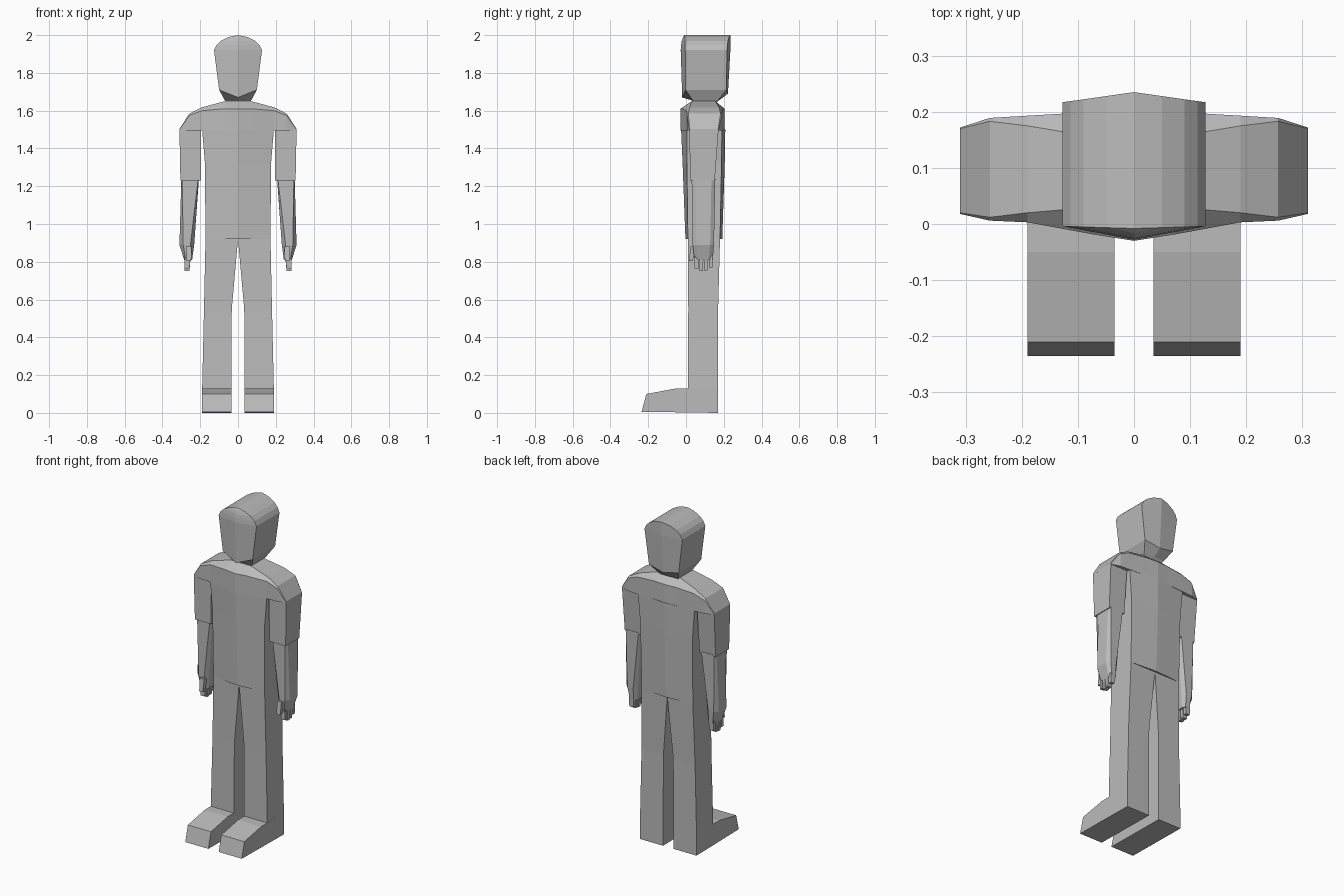
import bpy, bmesh

cube = bpy.data.objects.get("Cube")
if cube:
    bpy.data.objects.remove(cube, do_unlink=True)

grey = bpy.data.materials.new("plain grey")
grey.use_nodes = True
grey.diffuse_color = (0.5, 0.5, 0.5, 1)
grey.node_tree.nodes["Principled BSDF"].inputs["Base Color"].default_value = (0.5, 0.5, 0.5, 1)


def loft(name, rings, mirror=False):
    """Bridge equal-sized rings into a closed flat-shaded solid."""
    bm = bmesh.new()
    rows = [[bm.verts.new(p) for p in ring] for ring in rings]
    count = len(rows[0])
    for low, high in zip(rows, rows[1:]):
        for i in range(count):
            j = (i + 1) % count
            bm.faces.new((low[i], low[j], high[j], high[i]))
    bm.faces.new(rows[0])
    bm.faces.new(rows[-1])
    bmesh.ops.remove_doubles(bm, verts=bm.verts, dist=0.0005)
    bmesh.ops.recalc_face_normals(bm, faces=bm.faces)
    mesh = bpy.data.meshes.new(name)
    bm.to_mesh(mesh)
    bm.free()
    mesh.materials.append(grey)
    obj = bpy.data.objects.new(name, mesh)
    bpy.context.collection.objects.link(obj)
    if mirror:
        obj.modifiers.new("Mirror", 'MIRROR').use_mirror_merge = False
    return obj


def ridged(x, z, front, front_side, back_side, back, zf=None, zb=None):
    """Six-point ring with a centre ridge on the front and back."""
    return [(0, front, zf or z), (x, front_side, z), (x, back_side, z),
            (0, back, zb or z), (-x, back_side, z), (-x, front_side, z)]


def rect(x0, x1, y0, y1, z):
    return [(x0, y0, z), (x1, y0, z), (x1, y1, z), (x0, y1, z)]


# Torso
loft("torso", [ridged(*s) for s in (
    (.172, .92, -.003, .01, .18, .192),
    (.175, 1.32, -.018, .005, .188, .205),
    (.19, 1.5, -.026, .005, .19, .208))])

# Shoulders: sections across the width
# half width, edge height, ridge height, outer front/back, ridge front/back
columns = [(0, 1.61, 1.65, -.03, .205, .03, .155),
           (.07, 1.61, 1.65, -.019, .2, .03, .155),
           (.19, 1.6, 1.618, .003, .193, .02, .175),
           (.257, 1.575, 1.585, .006, .189, .012, .183),
           (.31, 1.5, 1.503, .018, .172, .02, .17)]


def shoulder_ring(side, col):
    x, edge, ridge, front, back, rf, rb = col
    return [(side * x, y, z) for y, z in (
        (front, 1.495), (front, edge), (rf, ridge),
        (rb, ridge), (back, edge), (back, 1.495))]


loft("shoulders", [shoulder_ring(-1, c) for c in columns[:0:-1]]
     + [shoulder_ring(1, c) for c in columns])

# Head: neck, jaw, cheeks and rounded crown
head = [ridged(.06, 1.64, .04, .04, .16, .16),
        ridged(.07, 1.655, .03, .035, .17, .175),
        ridged(.1, 1.71, -.02, -.003, .213, .222, 1.67, 1.69),
        ridged(.127, 1.92, -.028, -.004, .217, .235)]
for x, z in ((.113, 1.948), (.09, 1.97), (.05, 1.99), (0, 2.0)):
    t = 1 - x / .127
    head.append(ridged(x, z, -.028 + .02 * t, -.004 - .004 * t,
                       .217 + .018 * t, .235))
loft("head", head)

# Legs and feet
loft("leg", [rect(*s) for s in (
    (.035, .19, .01, .17, .12),
    (.033, .18, .012, .17, .55),
    (0, .172, .01, .18, .92))], mirror=True)
foot = [(.17, .13), (-.05, .13), (-.21, .1), (-.235, .006), (.17, 0)]
loft("foot", [[(x, y, z) for y, z in foot] for x in (.035, .19)], mirror=True)

# Upper arms
loft("upper_arm", [rect(*s) for s in (
    (.197, .305, .022, .152, 1.23),
    (.195, .31, .018, .172, 1.5))], mirror=True)


# Forearm and palm with chamfered sides
def arm_ring(x0, x1, y0, y1, z, cut):
    d = .02
    return [(x0 + cut, y0, z), (x1 - cut, y0, z), (x1, y0 + d, z), (x1, y1 - d, z),
            (x1 - cut, y1, z), (x0 + cut, y1, z), (x0, y1 - d, z), (x0, y0 + d, z)]


loft("forearm", [arm_ring(*s) for s in (
    (.243, .285, .045, .142, .81, .008),
    (.232, .31, .035, .148, .89, .02),
    (.207, .3, .03, .155, 1.24, .004))], mirror=True)

# Fingers and thumb
for i, tip in enumerate((.765, .752, .755, .77)):
    y = .046 + i * .025
    loft(f"finger_{i + 1}", [rect(.257, .283, y, y + .019, tip),
                             rect(.25, .285, y, y + .021, .83)], mirror=True)
loft("thumb", [rect(.248, .272, .016, .034, .805),
               rect(.245, .275, .024, .055, .88)], mirror=True)
